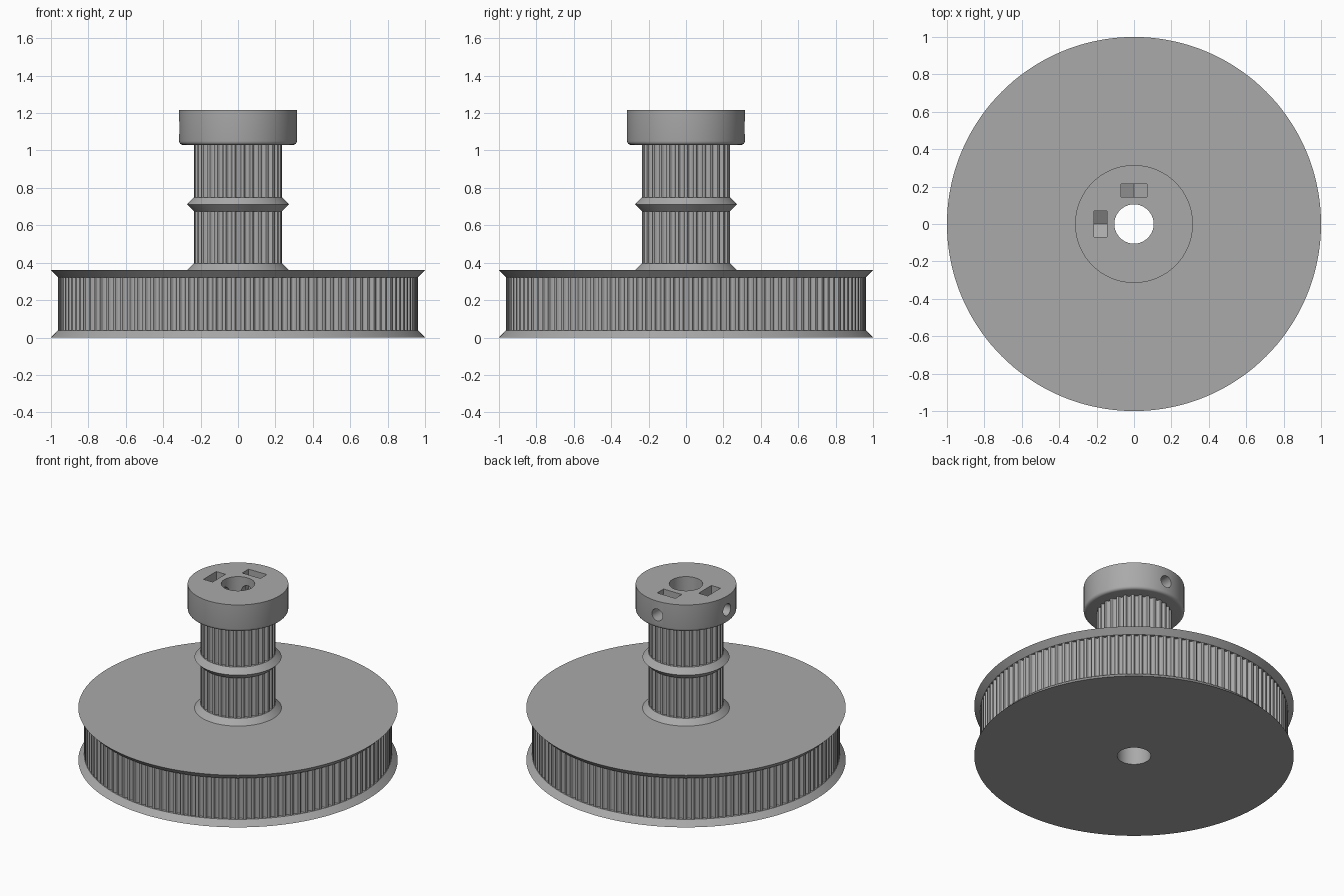
import bpy, bmesh
from math import sin, cos, pi, radians, sqrt
from mathutils import Matrix, Vector

cube = bpy.data.objects.get("Cube")
if cube:
    bpy.data.objects.remove(cube, do_unlink=True)

grey = bpy.data.materials.new("grey_plastic")
grey.use_nodes = True
grey.diffuse_color = (0.4, 0.4, 0.4, 1)
grey.node_tree.nodes["Principled BSDF"].inputs["Base Color"].default_value = (0.4, 0.4, 0.4, 1)

BORE = 0.105
MM = 1 / 39.4          # belt dimensions are in millimetres
SCREW_Z = 1.122


def finish(name, bm):
    bmesh.ops.recalc_face_normals(bm, faces=bm.faces)
    mesh = bpy.data.meshes.new(name)
    bm.to_mesh(mesh)
    bm.free()
    mesh.materials.append(grey)
    obj = bpy.data.objects.new(name, mesh)
    bpy.context.collection.objects.link(obj)
    return obj


def smooth(obj):
    bpy.ops.object.select_all(action="DESELECT")
    obj.select_set(True)
    bpy.context.view_layer.objects.active = obj
    bpy.ops.object.shade_smooth_by_angle(angle=radians(25))


def rings(bm, loops, closed):
    """Skin a list of equally long vertex loops."""
    pairs = list(zip(loops, loops[1:] + loops[:1]))
    for a, b in pairs if closed else pairs[:-1]:
        for i in range(len(a)):
            j = (i + 1) % len(a)
            bm.faces.new((a[i], a[j], b[j], b[i]))


def lathe(name, profile, segments=144):
    bm = bmesh.new()
    turn = 2 * pi / segments
    loops = [[bm.verts.new((r * cos(i * turn), r * sin(i * turn), z))
              for i in range(segments)] for r, z in profile]
    rings(bm, loops, True)
    return finish(name, bm)


def toothed_wall(name, teeth, z0, z1):
    """Belt teeth: rounded grooves cut into the pulley's outer radius."""
    radius = (teeth * 2 / (2 * pi) - 0.254) * MM
    half = [(0.747, 0), (0.65, 0.04), (0.6, 0.13), (0.5, 0.34),
            (0.44, 0.45), (0.3, 0.65), (0.15, 0.74)]
    groove = [(-x, d) for x, d in half] + [(0, 0.764)] + half[::-1]
    bm = bmesh.new()
    loops = []
    for z in (z0, z1):
        loop = []
        for t in range(teeth):
            a = 2 * pi * t / teeth - pi / 2
            for x, d in groove:
                across = a + x * MM / radius
                r = radius - d * MM
                loop.append(bm.verts.new((r * cos(across), r * sin(across), z)))
        loops.append(loop)
    rings(bm, loops, False)
    smooth(finish(name, bm))


# Flanged core: wide lower pulley, stacked narrow pulley, ridge between belts
BIG, SMALL = 0.963, 0.236
big_core, small_core = BIG - 0.03, SMALL - 0.03
core = lathe("flanged_core", [
    (BORE, 0), (1, 0), (BIG, 0.038), (big_core, 0.038),
    (big_core, 0.322), (BIG, 0.322), (1, 0.36), (0.272, 0.36),
    (SMALL, 0.397), (small_core, 0.397), (small_core, 0.675), (SMALL, 0.675),
    (0.272, 0.712), (SMALL, 0.75), (small_core, 0.75),
    (small_core, 1.03), (BORE, 1.03)])
smooth(core)

# Belt teeth
toothed_wall("large_pulley_teeth", 120, 0.038, 0.322)
toothed_wall("lower_small_pulley_teeth", 30, 0.397, 0.675)
toothed_wall("upper_small_pulley_teeth", 30, 0.75, 1.03)

# Clamping collar with a rounded lower edge
ROUND = 0.02
edge = [(0.315 - ROUND + ROUND * sin(k * pi / 8), 1.03 + ROUND - ROUND * cos(k * pi / 8))
        for k in range(5)]
collar = lathe("clamping_collar", [(BORE, 1.03)] + edge + [(0.315, 1.217), (BORE, 1.217)])


def prism(name, outline, length, matrix):
    """Extrude an (x, z) outline along +y."""
    bm = bmesh.new()
    loops = [[bm.verts.new((x, y, z)) for x, z in outline] for y in (0, length)]
    rings(bm, loops, False)
    for loop in loops:
        bm.faces.new(loop)
    bm.transform(matrix)
    obj = finish(name, bm)
    obj.hide_render = True
    obj.hide_viewport = True
    return obj


# Nut slots with pointed floors, and radial screw holes, at the back and right
W = 0.07
slot = [(-W, 1.3), (-W, SCREW_Z - W / sqrt(3)), (0, SCREW_Z - 2 * W / sqrt(3)),
        (W, SCREW_Z - W / sqrt(3)), (W, 1.3)]
hole = [(0.041 * cos(k * pi / 16), SCREW_Z + 0.041 * sin(k * pi / 16)) for k in range(32)]
cutters = []
for side, angle in (("back", 0), ("right", pi / 2)):
    spin = Matrix.Rotation(angle, 4, "Z")
    cutters.append(prism(side + "_nut_slot_cutter", slot, 0.07,
                         spin @ Matrix.Translation((0, 0.145, 0))))
    cutters.append(prism(side + "_screw_hole_cutter", hole, 0.35,
                         spin @ Matrix.Translation((0, 0.05, 0))))

for cutter in cutters:
    mod = collar.modifiers.new(cutter.name, "BOOLEAN")
    mod.operation = "DIFFERENCE"
    mod.solver = "EXACT"
    mod.object = cutter
bpy.context.view_layer.update()
cut_mesh = bpy.data.meshes.new_from_object(
    collar.evaluated_get(bpy.context.evaluated_depsgraph_get()))
collar.modifiers.clear()
collar.data = cut_mesh
for cutter in cutters:
    bpy.data.objects.remove(cutter, do_unlink=True)
smooth(collar)
